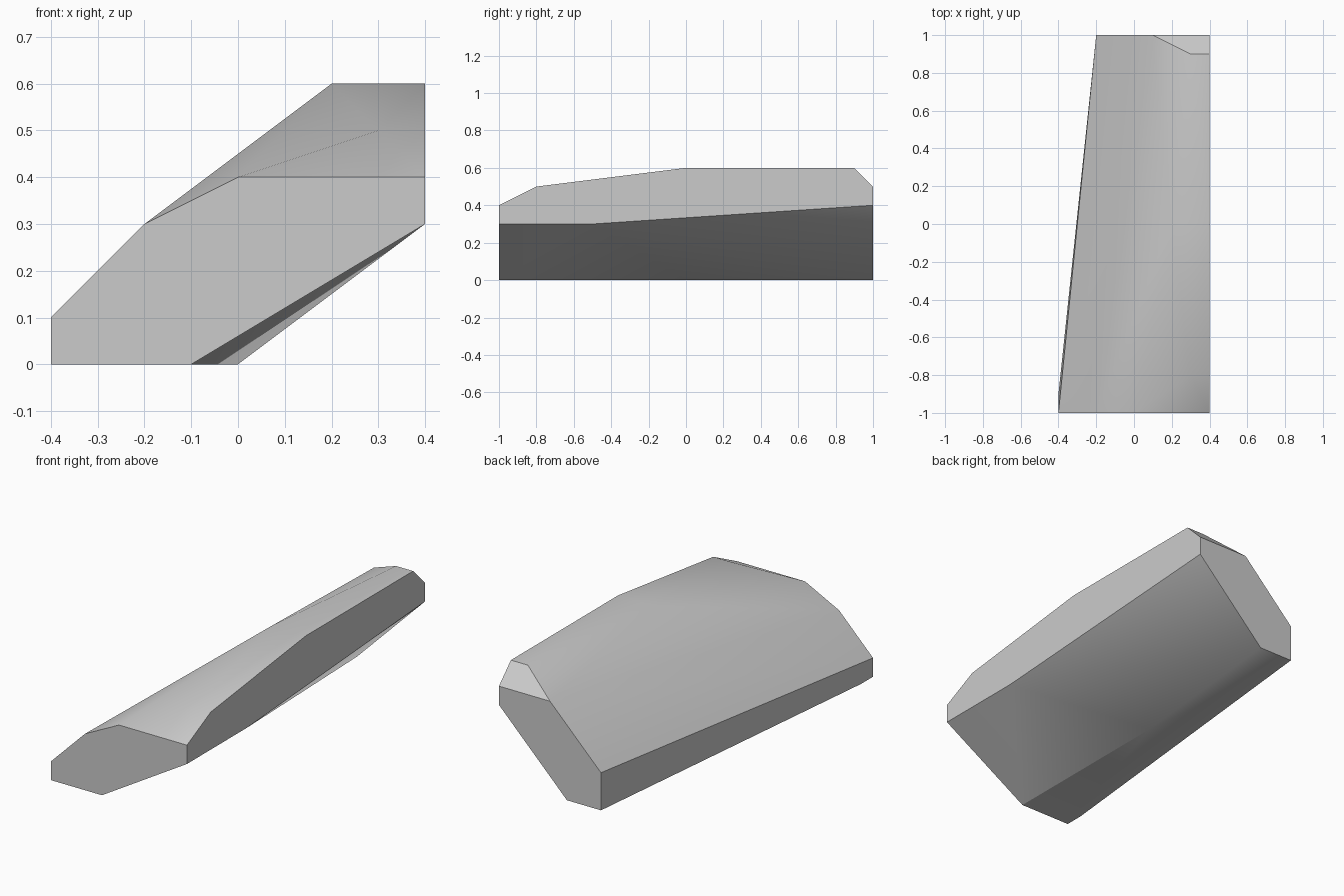
import bpy, bmesh, math
from mathutils import Vector

cube = bpy.data.objects.get("Cube")
if cube:
    bpy.data.objects.remove(cube, do_unlink=True)

# Plain grey stone colour
grey = bpy.data.materials.new("stone_grey")
grey.use_nodes = True
colour = (0.6, 0.6, 0.6, 1)
grey.diffuse_color = colour
grey.node_tree.nodes["Principled BSDF"].inputs["Base Color"].default_value = colour

# Cross-sections as (x, z) outlines at their depth y
sections = {
    -1: [(-.4, 0), (-.1, 0), (.4, .3), (.4, .4), (0, .4), (-.2, .3), (-.4, .1)],
    1: [(-.2, 0), (0, 0), (.4, .4), (.4, .5), (.1, .5), (-.2, .2)],
    -.9: [(-.4, 0)],
    -.8: [(.3, .5), (.4, .5)],
    -.5: [(.4, .3)],
    0: [(.2, .6), (.4, .6)],
    .9: [(.3, .6), (.4, .6)],
}

bm = bmesh.new()
for y, outline in sections.items():
    for x, z in outline:
        bm.verts.new((x, y, z))


def corner(x, y, z):
    return min(bm.verts, key=lambda v: (v.co - Vector((x, y, z))).length)


# Faceted slab body
bmesh.ops.convex_hull(bm, input=bm.verts[:])
bmesh.ops.dissolve_limit(bm, angle_limit=math.radians(0.3),
                         verts=bm.verts[:], edges=bm.edges[:])

# Bend the lower edge inward at the middle
front, back = corner(-.1, -1, 0), corner(0, 1, 0)
edge = bm.edges.get((front, back))
if edge:
    middle = bmesh.utils.edge_split(edge, front, 0.5)[1]
    middle.co = (-.1, 0, 0)

    # Re-cut the slanted underside from the bend to the side corner
    side = corner(.4, -.5, .3)
    diagonal = bm.edges.get((back, corner(.4, -1, .3)))
    if diagonal:
        bmesh.ops.dissolve_edges(bm, edges=[diagonal], use_verts=False)
    shared = [f for f in middle.link_faces if side in f.verts]
    if shared:
        bmesh.utils.face_split(shared[0], middle, side)

bmesh.ops.recalc_face_normals(bm, faces=bm.faces[:])
mesh = bpy.data.meshes.new("sloped_slab")
bm.to_mesh(mesh)
bm.free()
mesh.materials.append(grey)

slab = bpy.data.objects.new("sloped_slab", mesh)
bpy.context.collection.objects.link(slab)
bpy.ops.object.select_all(action="DESELECT")
slab.select_set(True)
bpy.context.view_layer.objects.active = slab
bpy.ops.object.shade_smooth_by_angle(angle=math.radians(30))
